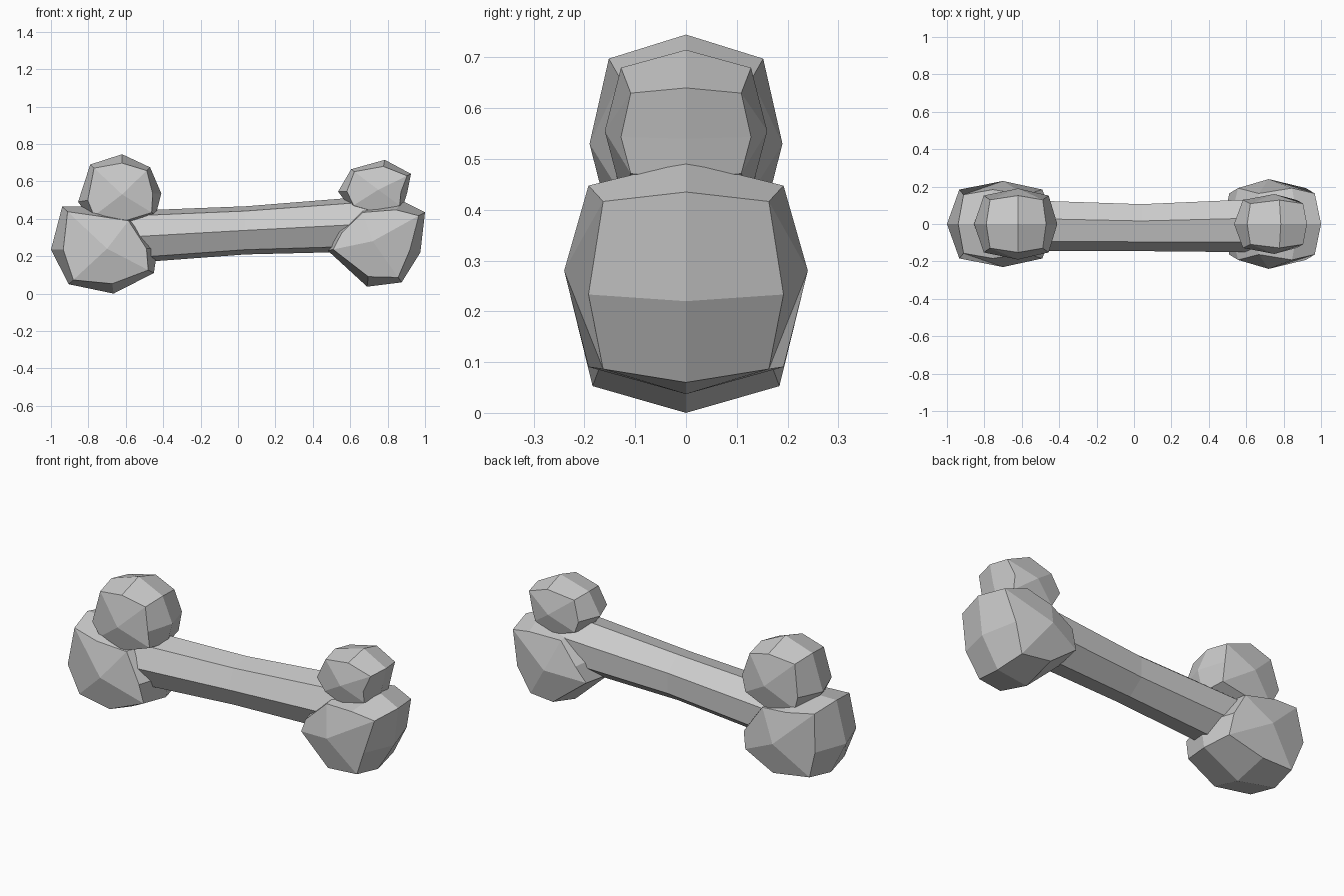
import bpy, bmesh, math

if "Cube" in bpy.data.objects:
    bpy.data.objects.remove(bpy.data.objects["Cube"])


def finish(bm, name):
    bmesh.ops.recalc_face_normals(bm, faces=bm.faces)
    mesh = bpy.data.meshes.new(name)
    bm.to_mesh(mesh)
    bm.free()
    obj = bpy.data.objects.new(name, mesh)
    bpy.context.collection.objects.link(obj)
    return obj


def knob(name, centre, half_depth, outline):
    """Blocky 24-quad ball: mid-plane outline (x, z), inset ring and pole on each side."""
    bm = bmesh.new()
    cx, cz = centre
    mid = [bm.verts.new((x, 0, z)) for x, z in outline]
    for side in (-1, 1):
        ring = []
        for i, (x, z) in enumerate(outline):
            inset, depth = (0.88, 0.68) if i % 2 else (0.78, 0.80)
            ring.append(bm.verts.new((cx + (x - cx) * inset, side * half_depth * depth,
                                      cz + (z - cz) * inset)))
        pole = bm.verts.new((cx, side * half_depth, cz))
        for i in range(8):
            j = (i + 1) % 8
            bm.faces.new((mid[i], mid[j], ring[j], ring[i]))
        for i in range(0, 8, 2):
            bm.faces.new((pole, ring[i - 1], ring[i], ring[i + 1]))
    return finish(bm, name)


def shaft(name, stations, sides=7):
    """Seven-sided bar through stations (x, y, z, radius), one ridge facing front."""
    bm = bmesh.new()
    rings = []
    for x, y, z, r in stations:
        angles = [2 * math.pi * k / sides for k in range(sides)]
        rings.append([bm.verts.new((x, y - r * math.cos(a), z + r * math.sin(a)))
                      for a in angles])
    for a, b in zip(rings, rings[1:]):
        for i in range(sides):
            j = (i + 1) % sides
            bm.faces.new((a[i], a[j], b[j], b[i]))
    bm.faces.new(rings[0])
    bm.faces.new(rings[-1])
    return finish(bm, name)


# Slightly bent shaft
shaft("bone_shaft", [(-0.72, 0.0, 0.295, 0.146), (0.04, -0.013, 0.338, 0.132),
                     (0.75, 0.0, 0.375, 0.152)])

# End knobs; outlines run counter-clockwise from the right-hand point
knob("lower_left_knob", (-0.70, 0.24), 0.23,
     [(-0.43, 0.24), (-0.57, 0.41), (-0.77, 0.465), (-0.94, 0.465),
      (-1.0, 0.235), (-0.905, 0.05), (-0.665, 0.0), (-0.45, 0.11)])
knob("upper_left_knob", (-0.62, 0.53), 0.19,
     [(-0.41, 0.535), (-0.47, 0.675), (-0.62, 0.745), (-0.79, 0.69),
      (-0.855, 0.49), (-0.79, 0.40), (-0.63, 0.34), (-0.44, 0.42)])
knob("lower_right_knob", (0.72, 0.28), 0.24,
     [(0.975, 0.22), (1.0, 0.435), (0.88, 0.495), (0.66, 0.455),
      (0.51, 0.34), (0.48, 0.23), (0.69, 0.037), (0.875, 0.06)])
knob("upper_right_knob", (0.75, 0.555), 0.16,
     [(0.905, 0.54), (0.925, 0.64), (0.785, 0.715), (0.605, 0.665),
      (0.535, 0.545), (0.60, 0.46), (0.74, 0.40), (0.88, 0.46)])
